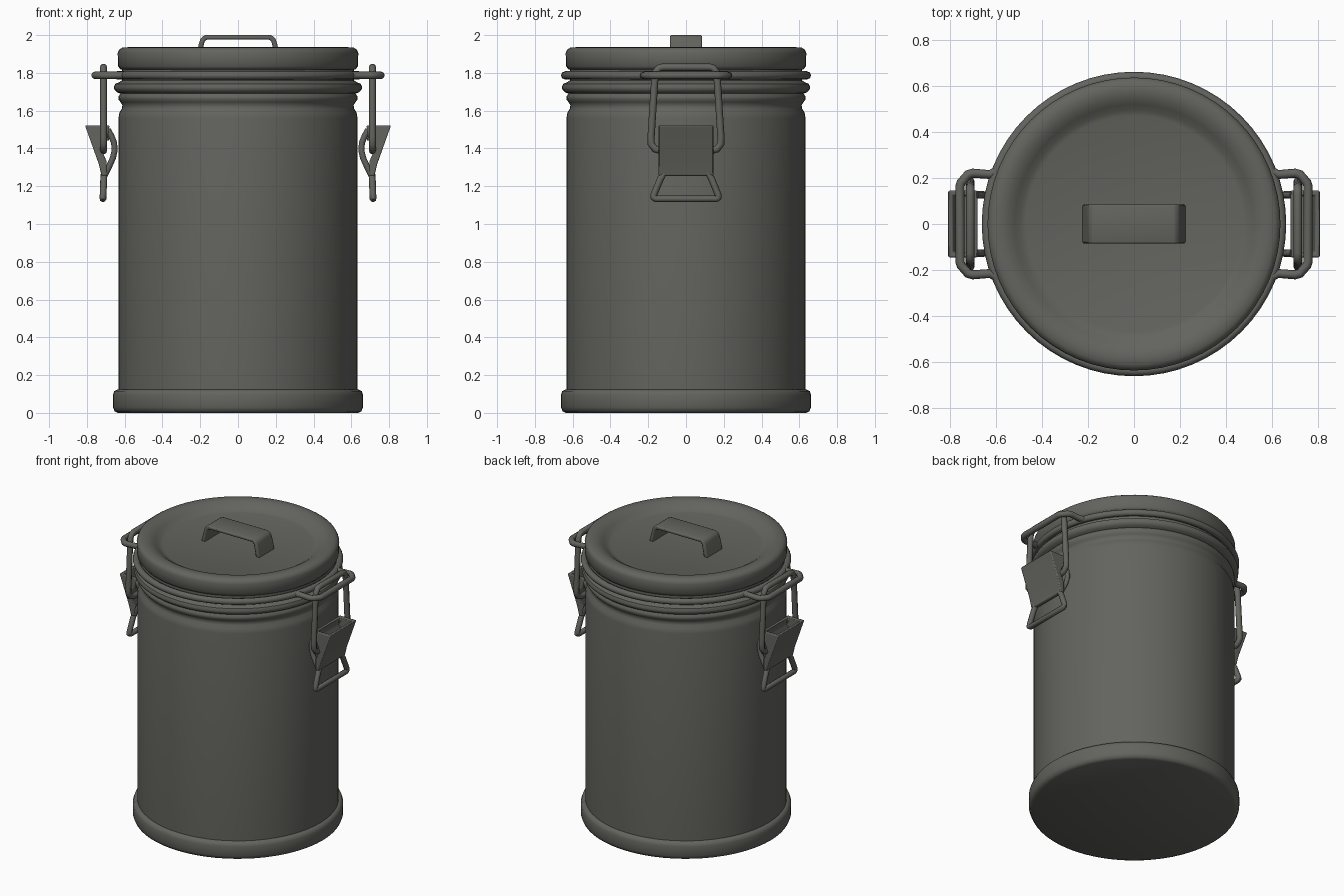
import bpy, bmesh, math

if "Cube" in bpy.data.objects:
    bpy.data.objects.remove(bpy.data.objects["Cube"])

mat = bpy.data.materials.new("dark grey metal")
mat.diffuse_color = (0.125, 0.127, 0.113, 1)
mat.use_nodes = True
mat.node_tree.nodes["Principled BSDF"].inputs["Base Color"].default_value = mat.diffuse_color


def finish(ob, angle=40):
    if not ob.data.materials:
        ob.data.materials.append(mat)
    bpy.ops.object.select_all(action='DESELECT')
    ob.select_set(True)
    bpy.context.view_layer.objects.active = ob
    bpy.ops.object.shade_smooth_by_angle(angle=math.radians(angle))
    return ob


def from_bmesh(name, bm):
    bmesh.ops.recalc_face_normals(bm, faces=bm.faces)
    me = bpy.data.meshes.new(name)
    bm.to_mesh(me)
    bm.free()
    ob = bpy.data.objects.new(name, me)
    bpy.context.collection.objects.link(ob)
    return ob


def lathe(name, profile, steps=64):
    bm = bmesh.new()
    vs = [bm.verts.new((r, 0, z)) for r, z in profile]
    es = [bm.edges.new(p) for p in zip(vs, vs[1:])]
    bmesh.ops.spin(bm, geom=vs + es, cent=(0, 0, 0), axis=(0, 0, 1),
                   angle=2 * math.pi, steps=steps)
    bmesh.ops.remove_doubles(bm, verts=bm.verts, dist=0.0005)
    return finish(from_bmesh(name, bm), 45)


def tube(name, pts, radius, closed=False):
    cu = bpy.data.curves.new(name, 'CURVE')
    cu.dimensions = '3D'
    cu.bevel_depth = radius
    cu.bevel_resolution = 2
    cu.use_fill_caps = True
    sp = cu.splines.new('POLY')
    sp.points.add(len(pts) - 1)
    for p, co in zip(sp.points, pts):
        p.co = (*co, 1)
    sp.use_cyclic_u = closed
    ob = bpy.data.objects.new(name, cu)
    bpy.context.collection.objects.link(ob)
    bpy.ops.object.select_all(action='DESELECT')
    ob.select_set(True)
    bpy.context.view_layer.objects.active = ob
    bpy.ops.object.convert(target='MESH')
    return finish(bpy.context.view_layer.objects.active, 50)


def prism(name, outline, half_y):
    # outline in x, z extruded along y
    bm = bmesh.new()
    f = bm.faces.new([bm.verts.new((x, -half_y, z)) for x, z in outline])
    ext = bmesh.ops.extrude_face_region(bm, geom=[f])['geom']
    bmesh.ops.translate(bm, vec=(0, 2 * half_y, 0),
                        verts=[g for g in ext if isinstance(g, bmesh.types.BMVert)])
    bmesh.ops.recalc_face_normals(bm, faces=bm.faces)
    return bm


def bevel(ob, width):
    m = ob.modifiers.new("bevel", 'BEVEL')
    m.width = width
    m.segments = 2
    return finish(ob, 40)


# Can body with rolled neck beads
lathe("body", [(0, 0.03), (0.63, 0.03), (0.633, 0.13), (0.633, 1.56), (0.628, 1.59),
               (0.615, 1.61), (0.612, 1.63), (0.622, 1.645), (0.633, 1.66),
               (0.633, 1.675), (0.622, 1.69), (0.64, 1.697), (0.654, 1.71),
               (0.657, 1.725), (0.65, 1.742), (0.63, 1.75), (0.615, 1.76),
               (0.615, 1.82), (0, 1.82)])

# Base band
lathe("base_band", [(0, 0.0), (0.635, 0.0), (0.653, 0.008), (0.662, 0.03), (0.662, 0.095),
                    (0.655, 0.115), (0.64, 0.123), (0.62, 0.123)])

# Lid with dished top
lathe("lid", [(0.60, 1.815), (0.622, 1.818), (0.635, 1.835), (0.637, 1.905), (0.63, 1.922),
              (0.612, 1.934), (0.58, 1.936), (0.55, 1.93), (0.52, 1.912),
              (0.495, 1.893), (0.47, 1.885), (0, 1.885)])

# Lid handle strap
half = [(0.225, 1.88), (0.207, 1.955), (0.197, 1.985), (0.178, 2.0)]
inner = [(0.165, 1.977), (0.178, 1.965), (0.195, 1.88)]
outline = (half + [(-x, z) for x, z in reversed(half)]
           + [(-x, z) for x, z in reversed(inner)] + inner)
bevel(from_bmesh("lid_handle", prism("h", outline, 0.085)), 0.008)

# Clamp ring wire around the lid seam
ring = [(0.64 * math.cos(a * math.pi / 32), 0.64 * math.sin(a * math.pi / 32), 1.787)
        for a in range(64)]
tube("clamp_ring", ring, 0.022, True)

for side, s in (("left", -1), ("right", 1)):
    # Wire loop standing out from the clamp ring
    loop = [(0.59, 0.235), (0.625, 0.215), (0.70, 0.221), (0.722, 0.215), (0.752, 0.18), (0.757, 0.165)]
    loop += [(x, -y) for x, y in reversed(loop)]
    tube(side + "_ring_loop", [(s * x, y, 1.787) for x, y in loop], 0.02)

    # Bail wire linking loop and latch
    bail = [(0.0, 1.388), (0.135, 1.388), (0.165, 1.397), (0.185, 1.425), (0.185, 1.46),
            (0.165, 1.77), (0.16, 1.805), (0.145, 1.825), (0.125, 1.83)]
    bail += [(-y, z) for y, z in reversed(bail[1:])]
    tube(side + "_bail", [(s * 0.712, y, z) for y, z in bail], 0.019, True)

    # Latch wedge with slotted top
    wedge = [(0.81, 1.522), (0.68, 1.522), (0.69, 1.46), (0.715, 1.42), (0.712, 1.37),
             (0.695, 1.33), (0.695, 1.255), (0.722, 1.255), (0.738, 1.32)]
    bm = prism("w", [(s * x, z) for x, z in wedge], 0.145)
    top = [f for f in bm.faces if f.normal.z > 0.95]
    bmesh.ops.inset_region(bm, faces=top, thickness=0.03)
    hole = bmesh.ops.extrude_face_region(bm, geom=top)['geom']
    bmesh.ops.translate(bm, vec=(s * -0.02, 0, -0.08),
                        verts=[g for g in hole if isinstance(g, bmesh.types.BMVert)])
    bmesh.ops.delete(bm, geom=top, context='FACES_ONLY')
    bevel(from_bmesh(side + "_latch", bm), 0.006)

    # Hook eyes behind the latch, closing round the bail
    for end, t in (("front", -1), ("back", 1)):
        eye = [(0.69, 1.50), (0.67, 1.465), (0.656, 1.43), (0.653, 1.39), (0.662, 1.35),
               (0.68, 1.31), (0.705, 1.26)]
        tube(f"{side}_{end}_hook_eye", [(s * x, t * 0.127, z) for x, z in eye], 0.016)

    # Pull frame below the latch
    frame = [(0.708, 0.115, 1.27), (0.711, 0.135, 1.24), (0.714, 0.17, 1.155),
             (0.715, 0.172, 1.14), (0.715, 0.16, 1.133)]
    frame += [(x, -y, z) for x, y, z in reversed(frame)]
    tube(side + "_pull_frame", [(s * x, y, z) for x, y, z in frame], 0.018, True)
